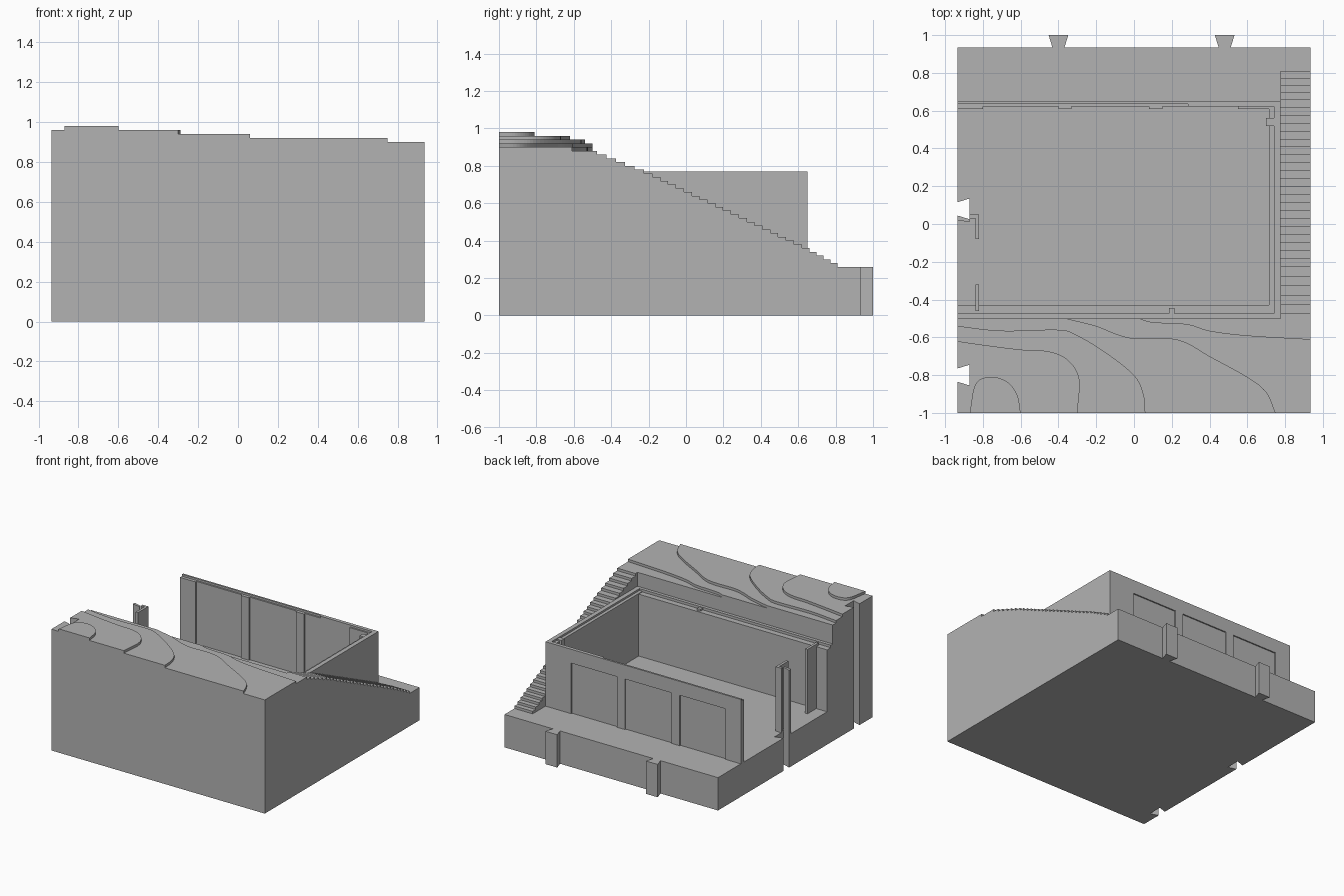
import bpy, bmesh
from mathutils import Vector

if "Cube" in bpy.data.objects:
    bpy.data.objects.remove(bpy.data.objects["Cube"])

grey = bpy.data.materials.new("model_grey")
grey.diffuse_color = (0.45, 0.45, 0.45, 1)
grey.use_nodes = True
grey.node_tree.nodes["Principled BSDF"].inputs["Base Color"].default_value = grey.diffuse_color
E = 0.935                       # half width of the base


def prism(name, pts, lo, hi, axis="z"):
    """Extrude a closed outline along z (points x,y) or along x (points y,z)."""
    def at(p, h):
        return (p[0], p[1], h) if axis == "z" else (h, p[0], p[1])
    bm = bmesh.new()
    a = [bm.verts.new(at(p, lo)) for p in pts]
    b = [bm.verts.new(at(p, hi)) for p in pts]
    n = len(pts)
    bm.faces.new(a[::-1])
    bm.faces.new(b)
    for i in range(n):
        bm.faces.new((a[i], a[(i + 1) % n], b[(i + 1) % n], b[i]))
    bmesh.ops.recalc_face_normals(bm, faces=bm.faces)
    me = bpy.data.meshes.new(name)
    bm.to_mesh(me)
    bm.free()
    me.materials.append(grey)
    ob = bpy.data.objects.new(name, me)
    bpy.context.collection.objects.link(ob)
    return ob


def box(name, x0, x1, y0, y1, z0, z1):
    return prism(name, [(x0, y0), (x1, y0), (x1, y1), (x0, y1)], z0, z1)


def smooth(pts, n=6):
    """Catmull-Rom curve through the points."""
    p = [Vector(q) for q in pts]
    p = [2 * p[0] - p[1]] + p + [2 * p[-1] - p[-2]]
    out = []
    for i in range(1, len(p) - 2):
        a, b, c, d = p[i - 1:i + 3]
        for k in range(n):
            t = k / n
            out.append(0.5 * (2 * b + (c - a) * t + (2 * a - 5 * b + 4 * c - d) * t ** 2
                              + (3 * b - a - 3 * c + d) * t ** 3))
    return [tuple(v) for v in out + [p[-2]]]


def notch(y):
    """Dovetail socket in the left edge, listed from back to front."""
    return [(-E, y + 0.035), (-0.87, y + 0.055), (-0.87, y - 0.055), (-E, y - 0.035)]


front_notch, back_notch = notch(-0.80), notch(0.08)

# Base slab and hill body
prism("base_slab", [(-E, -1), (E, -1), (E, E), (-E, E)] + back_notch + front_notch, 0, 0.26)
prism("hill_body", [(-E, -1), (E, -1), (E, -0.5), (-E, -0.5)] + front_notch, 0.26, 0.88)

# Contour terraces, each outline running from the right or front edge to the left
contours = [
    (0.90, [(E, -1)], [(E, -0.61), (0.6, -0.59), (0.4, -0.565), (0.28, -0.53),
                       (0.1, -0.52), (0.03, -0.5)], [(-E, -0.5)]),
    (0.92, [], [(0.75, -1), (0.7, -0.89), (0.6, -0.81), (0.4, -0.7), (0.28, -0.63),
                (0.18, -0.605), (0, -0.605), (-0.1, -0.58), (-0.2, -0.54), (-0.36, -0.5)],
     [(-E, -0.5)]),
    (0.94, [], [(0.06, -1), (0.05, -0.9), (0, -0.8), (-0.15, -0.68), (-0.3, -0.59),
                (-0.4, -0.56), (-0.7, -0.565), (-E, -0.54)], []),
    (0.96, [], [(-0.3, -1), (-0.29, -0.82), (-0.35, -0.72), (-0.45, -0.675),
                (-0.6, -0.665), (-0.8, -0.64), (-E, -0.62)], []),
]
for z, start, curve, end in contours:
    prism("hill_terrace", [(-E, -1)] + start + smooth(curve) + end + front_notch, z - 0.02, z)
prism("hill_summit", smooth([(-0.6, -1), (-0.62, -0.9), (-0.68, -0.83), (-0.77, -0.81),
                             (-0.84, -0.85), (-0.87, -1)]), 0.96, 0.98)

# Stepped slope down the right side
slope = [(-0.5, 0.88), (-0.2, 0.76), (0.64, 0.36), (0.83, 0.26)]


def slope_y(z):
    for (y0, z0), (y1, z1) in zip(slope, slope[1:]):
        if z >= z1:
            return y0 + (y1 - y0) * (z0 - z) / (z0 - z1)


steps = [(-0.5, 0.26), (-0.5, 0.88)]
for i in range(1, 32):
    z = 0.88 - 0.02 * i
    y = slope_y(z + 0.01)
    steps += [(y, z + 0.02), (y, z)]
prism("stepped_slope", steps, 0.775, E, "x")

# Back wall: recessed panels inside (full height) and outside (lower part)
panels = [(-0.80, -0.40), (-0.33, 0.08), (0.15, 0.55)]
inner, outer = [(-E, 0.61)], [(-E, 0.65)]
for x0, x1 in panels:
    inner += [(x0, 0.61), (x0, 0.622), (x1, 0.622), (x1, 0.61)]
    outer += [(x0, 0.65), (x0, 0.64), (x1, 0.64), (x1, 0.65)]
inner.append((0.775, 0.61))
outer.append((0.775, 0.65))
prism("back_wall_lower", inner + outer[::-1], 0.26, 0.66)
prism("back_wall_upper", inner + [(0.775, 0.65), (-E, 0.65)], 0.66, 0.755)
prism("back_wall_rim", [(-E, 0.635), (0.285, 0.635), (0.285, 0.622), (0.775, 0.622),
                        (0.775, 0.65), (-E, 0.65)], 0.755, 0.77)

# Right wall with rim and corner post
box("right_wall", 0.715, 0.775, -0.5, 0.61, 0.26, 0.755)
box("right_wall_rim", 0.74, 0.775, -0.5, 0.622, 0.755, 0.77)
box("right_wall_post", 0.70, 0.74, 0.52, 0.56, 0.26, 0.765)

# Front wall against the hill
box("front_wall", -E, 0.715, -0.5, -0.43, 0.26, 0.75)
box("front_wall_rim", -E, 0.74, -0.5, -0.475, 0.75, 0.77)
box("front_wall_block", 0.185, 0.215, -0.475, -0.445, 0.75, 0.765)

# Left doorway walls
box("left_wall_front", -0.84, -0.82, -0.46, -0.32, 0.26, 0.77)
box("left_wall_middle", -0.84, -0.82, -0.08, 0.05, 0.26, 0.77)
box("left_wall_return", -0.87, -0.84, 0.03, 0.05, 0.26, 0.77)
prism("left_edge_post", [(-E, 0.02), (-0.87, 0.01), (-0.87, 0.025), (-E, 0.045)], 0.26, 0.77)

# Dovetail tabs on the back
for x in (-0.40, 0.48):
    prism("back_tab", [(x - 0.032, E), (x + 0.032, E), (x + 0.052, 1), (x - 0.052, 1)], 0, 0.26)
